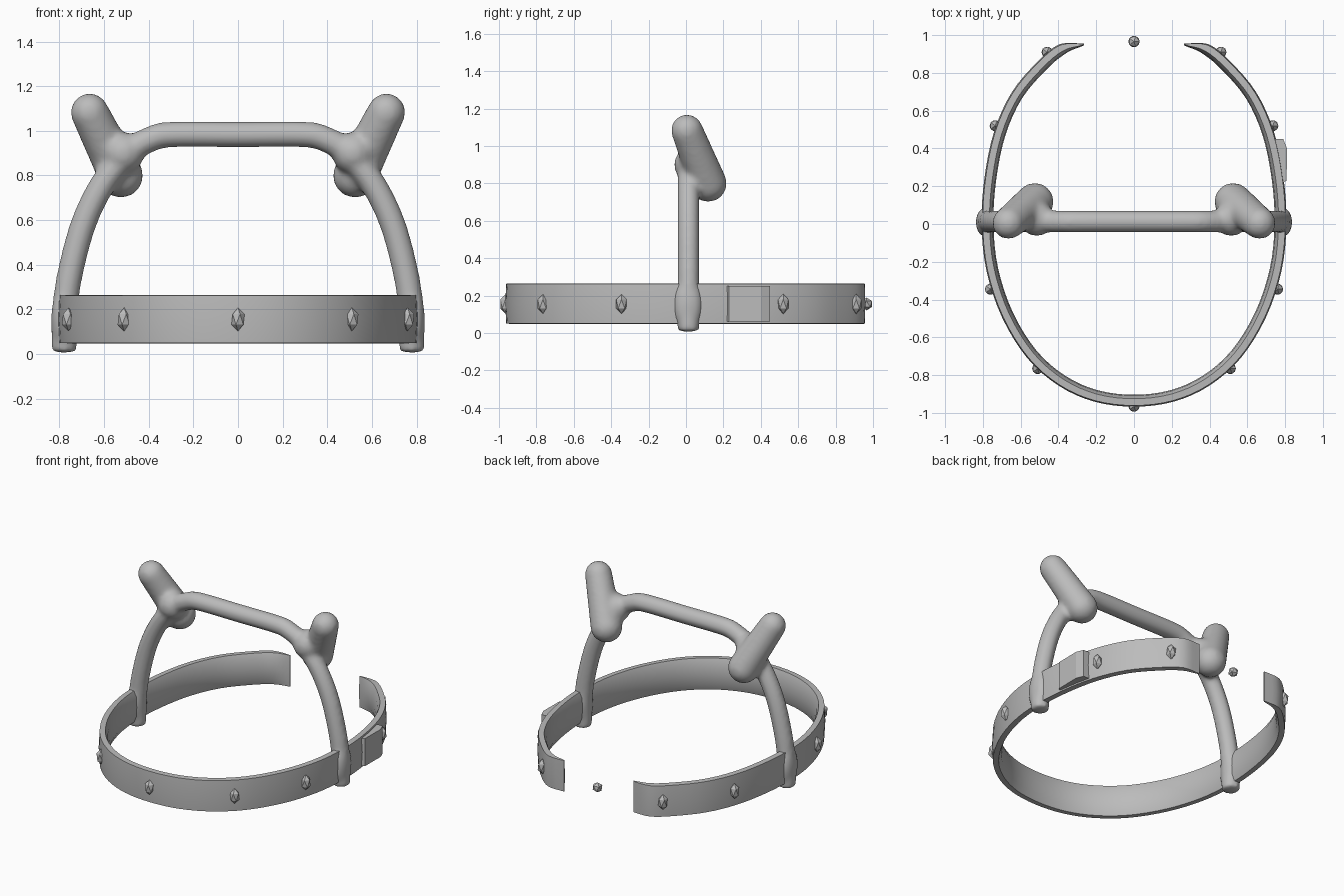
import bpy, bmesh, math
from mathutils import Vector

if "Cube" in bpy.data.objects:
    bpy.data.objects.remove(bpy.data.objects["Cube"])

grey = bpy.data.materials.new("plain grey")
grey.diffuse_color = (0.5, 0.5, 0.5, 1)
grey.use_nodes = True
grey.node_tree.nodes["Principled BSDF"].inputs["Base Color"].default_value = grey.diffuse_color


def make(name, bm, angle=40):
    bmesh.ops.recalc_face_normals(bm, faces=bm.faces[:])
    me = bpy.data.meshes.new(name)
    bm.to_mesh(me)
    bm.free()
    me.materials.append(grey)
    ob = bpy.data.objects.new(name, me)
    bpy.context.collection.objects.link(ob)
    bpy.ops.object.select_all(action='DESELECT')
    ob.select_set(True)
    bpy.context.view_layer.objects.active = ob
    bpy.ops.object.shade_smooth_by_angle(angle=math.radians(angle))
    return ob


def spline(pts, n):
    """Smooth curve through the points, n steps per span."""
    p = [Vector(q) for q in pts]
    p = [2 * p[0] - p[1]] + p + [2 * p[-1] - p[-2]]
    out = []
    for i in range(1, len(p) - 2):
        a, b, c, d = p[i - 1:i + 3]
        for k in range(n):
            t = k / n
            out.append(0.5 * (2 * b + (c - a) * t + (2 * a - 5 * b + 4 * c - d) * t * t
                              + (3 * b - a - 3 * c + d) * t ** 3))
    return out + [p[-2]]


def skin(bm, rings):
    """Bridge a list of vertex rings and cap both ends."""
    vs = [[bm.verts.new(v) for v in r] for r in rings]
    n = len(vs[0])
    for a, b in zip(vs, vs[1:]):
        for i in range(n):
            j = (i + 1) % n
            bm.faces.new((a[i], a[j], b[j], b[i]))
    bm.faces.new(vs[0][::-1])
    bm.faces.new(vs[-1])


def mirrored(half):
    return [(-q[0],) + tuple(q[1:]) for q in half[:0:-1]] + half


# Head band: open loop, flat outside and rounded inside
half = [(0, -.935, 0), (.2, -.91, 0), (.38, -.83, 0), (.54, -.69, 0), (.67, -.48, 0),
        (.75, -.24, 0), (.775, 0, 0), (.76, .24, 0), (.71, .48, 0), (.62, .68, 0),
        (.49, .835, 0), (.38, .925, 0), (.265, .95, 0)]
section = [(.026, .05), (.032, .155), (.026, .263), (-.01, .265), (-.026, .225),
           (-.031, .155), (-.026, .09), (-.01, .048)]
path = spline(mirrored(half), 4)
rings = []
for i, p in enumerate(path):
    t = (path[min(i + 1, len(path) - 1)] - path[max(i - 1, 0)]).normalized()
    out = Vector((t.y, -t.x, 0))
    edge = min(i, len(path) - 1 - i)
    thin = min(1, .15 + edge / 5)          # the ends taper to a thin edge
    rings.append([p + out * (o * thin) + Vector((0, 0, z)) for o, z in section])
bm = bmesh.new()
skin(bm, rings)
make("head_band", bm, 50)


# Arch frame and ears, fused into one soft body
def tube(bm, path, radius, n=14):
    rings = []
    for i, p in enumerate(path):
        t = (path[min(i + 1, len(path) - 1)] - path[max(i - 1, 0)]).normalized()
        u = Vector((0, 1, 0))
        v = t.cross(u)
        rings.append([p + (u * math.cos(a) + v * math.sin(a)) * radius
                      for a in (2 * math.pi * k / n for k in range(n))])
    skin(bm, rings)


def ball(bm, centre, r, scale=(1, 1, 1)):
    g = bmesh.ops.create_icosphere(bm, subdivisions=3, radius=r)
    for v in g["verts"]:
        v.co = Vector(a * b for a, b in zip(v.co, scale)) + Vector(centre)


def capsule(bm, a, b, ra, rb):
    a, b = Vector(a), Vector(b)
    for k in range(17):
        t = k / 16
        ball(bm, a.lerp(b, t), ra + (rb - ra) * t)


arch = [(0, .013, .983), (.3, .013, .983), (.39, .013, .963), (.48, .013, .91), (.6, .013, .77),
        (.69, .013, .59), (.75, .013, .37), (.775, .013, .2), (.78, .013, .01)]
bm = bmesh.new()
tube(bm, spline(mirrored(arch), 5), .059)
for s in (-1, 1):
    capsule(bm, (s * .665, .005, 1.083), (s * .525, .118, .80), .086, .101)    # ear
    ball(bm, (s * .515, .03, .90), .095)                                     # ear root
    ball(bm, (s * .782, .01, .15), .06, (.95, 1.35, 2.5))                    # foot
frame = make("arch_frame_with_ears", bm)
m = frame.modifiers.new("fuse", 'REMESH')
m.mode = 'VOXEL'
m.voxel_size = .014
m.use_smooth_shade = True
m = frame.modifiers.new("soften", 'SMOOTH')
m.factor = .5
m.iterations = 12

# Small faceted studs on the outside of the band
bm = bmesh.new()
spots = [(0, -.965)] + [(s * x, y) for s in (-1, 1) for x, y in
                        ((.51, -.765), (.76, -.345), (.735, .52), (.46, .91))]
for x, y in spots:
    g = bmesh.ops.create_icosphere(bm, subdivisions=1, radius=.033)
    for v in g["verts"]:
        v.co = Vector((v.co.x, v.co.y, v.co.z * 1.6)) + Vector((x, y, .155))
make("band_studs", bm, 20)

# Loose stud in the gap at the back
bm = bmesh.new()
bmesh.ops.create_icosphere(bm, subdivisions=1, radius=.034)
for v in bm.verts:
    v.co += Vector((0, .966, .155))
make("rear_stud", bm, 20)

# Shallow side plate on the right of the band
bm = bmesh.new()
outline = [(.79, .22), (.808, .23), (.81, .4), (.79, .45), (.745, .45), (.76, .22)]
skin(bm, [[Vector((x, y, z)) for x, y in outline] for z in (.06, .25)])
make("side_plate", bm, 20)
